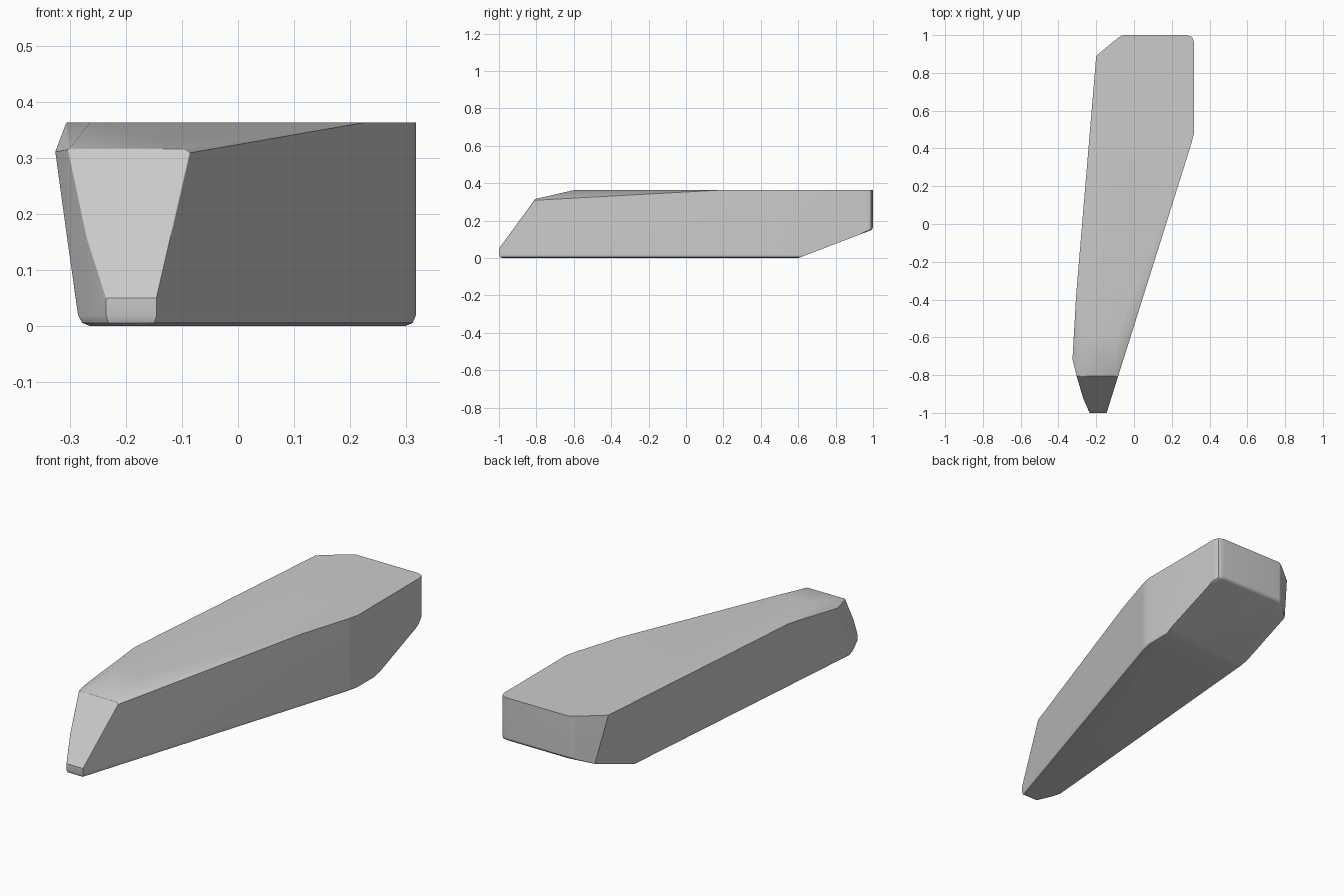
import bpy
import bmesh
import math
from mathutils import Vector

default_cube = bpy.data.objects.get("Cube")
if default_cube:
    bpy.data.objects.remove(default_cube, do_unlink=True)

TOP = 0.363
CORE = Vector((-0.1, 0, 0.18))


def cut(bm, a, b, c):
    """Slice the solid along the plane through three points and cap it."""
    a, b, c = Vector(a), Vector(b), Vector(c)
    normal = (b - a).cross(c - a).normalized()
    if normal.dot(CORE - a) > 0:
        normal.negate()
    result = bmesh.ops.bisect_plane(
        bm, geom=bm.verts[:] + bm.edges[:] + bm.faces[:],
        plane_co=a, plane_no=normal, clear_outer=True, dist=1e-5)
    rim = [e for e in result["geom_cut"] if isinstance(e, bmesh.types.BMEdge)]
    bmesh.ops.edgeloop_fill(bm, edges=rim)
    bmesh.ops.recalc_face_normals(bm, faces=bm.faces[:])


def soften(bm, rule, width, segments=2):
    """Bevel the distinct edges whose two ends pass the rule."""
    edges = [e for e in bm.edges
             if e.is_manifold and e.calc_face_angle(0) > math.radians(12)
             and rule(e.verts[0].co, e.verts[1].co)]
    bmesh.ops.bevel(bm, geom=edges, offset=width, segments=segments,
                    profile=0.5, affect="EDGES", clamp_overlap=True)


bm = bmesh.new()

# Plan outline raised into a block
outline = [(-0.145, -1), (0.302, 0.42), (0.317, 0.48), (0.317, 0.965),
           (0.307, 0.99), (0.28, 1), (-0.06, 1), (-0.085, 0.985),
           (-0.2, 0.89), (-0.325, -0.6), (-0.325, -0.72), (-0.305, -0.8),
           (-0.27, -0.92), (-0.235, -1)]
floor = bm.faces.new([bm.verts.new((x, y, 0)) for x, y in outline])
raised = bmesh.ops.extrude_face_region(bm, geom=[floor])["geom"]
for v in raised:
    if isinstance(v, bmesh.types.BMVert):
        v.co.z = TOP
bmesh.ops.recalc_face_normals(bm, faces=bm.faces[:])

# Leaning side wall, sloping nose and rising rear underside
cut(bm, (-0.2, 0.89, TOP), (-0.32, -0.65, 0.31), (-0.267, -0.65, 0.02))
cut(bm, (0, -1, 0.05), (1, -1, 0.05), (0, -0.81, 0.31))
cut(bm, (0, 0.6, 0), (1, 0.6, 0), (0, 0.98, 0.145))

# Chamfers that blend the flat top into the nose
cut(bm, (0, -0.6, TOP), (1, -0.6, TOP), (0, -0.81, 0.315))
cut(bm, (-0.075, -0.78, 0.31), (0.235, 0.2, TOP), (-0.1, -0.6, TOP))
cut(bm, (-0.32, -0.71, 0.315), (-0.3, -0.4, TOP), (-0.26, -0.62, TOP))

# Rounded nose, underside rim and rear lower edge
soften(bm, lambda a, b: max(a.y, b.y) < -0.68 and abs(a.z - b.z) > 0.1, 0.025)
soften(bm, lambda a, b: max(a.y, b.y) < -0.7 and min(a.z, b.z) > 0.25, 0.03)
soften(bm, lambda a, b: max(a.z, b.z) < 0.001 and min(a.y, b.y) < 0.59, 0.022)
soften(bm, lambda a, b: min(a.y, b.y) > 0.93 and max(a.z, b.z) < 0.2, 0.02)
bmesh.ops.remove_doubles(bm, verts=bm.verts[:], dist=0.0005)

mesh = bpy.data.meshes.new("tapered_block")
bm.to_mesh(mesh)
bm.free()
block = bpy.data.objects.new("tapered_block", mesh)
bpy.context.collection.objects.link(block)

# Plain grey finish
grey = bpy.data.materials.new("plain_grey")
grey.use_nodes = True
colour = (0.6, 0.6, 0.6, 1)
grey.diffuse_color = colour
grey.node_tree.nodes["Principled BSDF"].inputs["Base Color"].default_value = colour
mesh.materials.append(grey)

bpy.context.view_layer.objects.active = block
block.select_set(True)
bpy.ops.object.shade_smooth_by_angle(angle=math.radians(35))
weighted = block.modifiers.new("even_shading", "WEIGHTED_NORMAL")
weighted.keep_sharp = True
